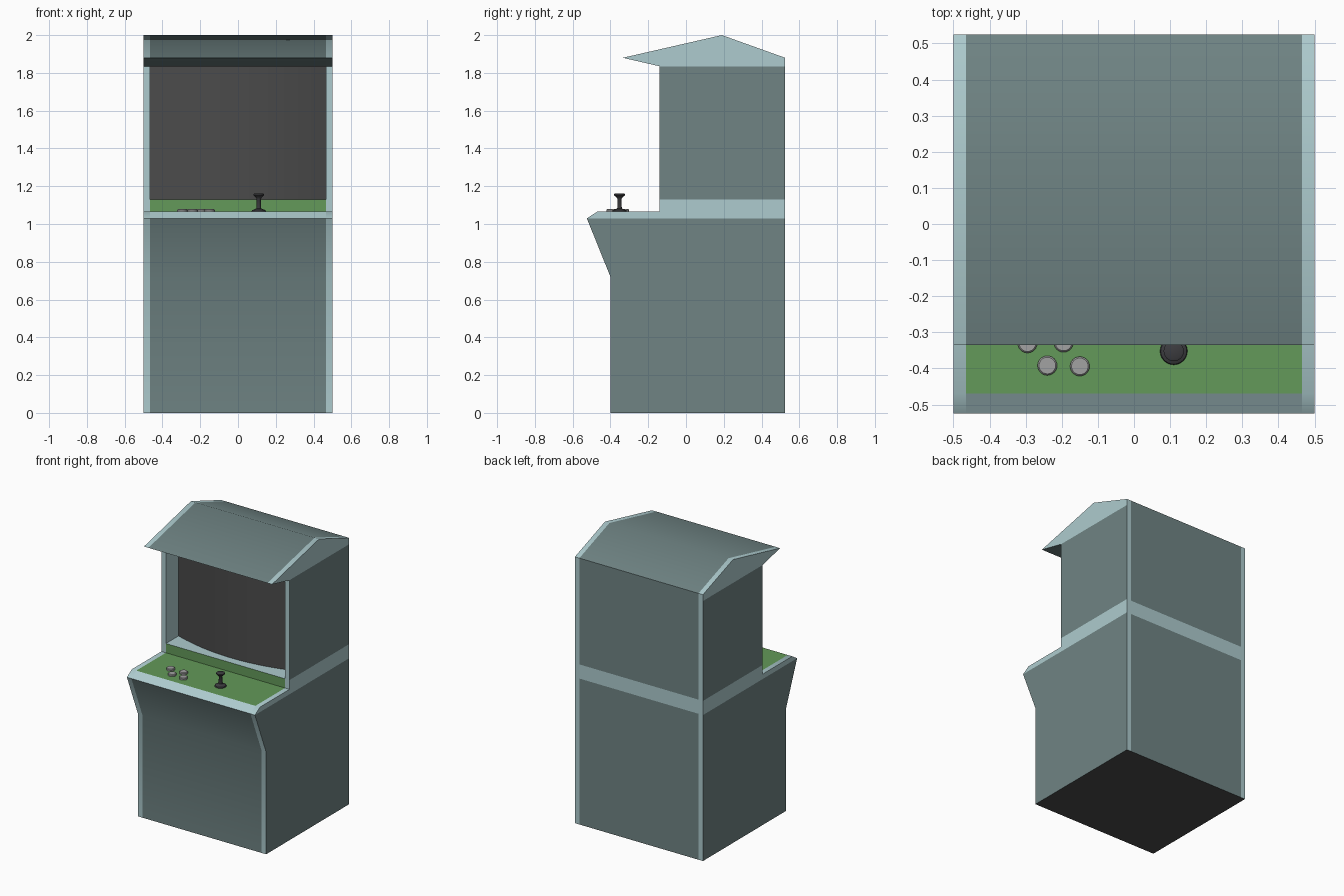
import bpy, bmesh, math
from mathutils import Vector

if "Cube" in bpy.data.objects:
    bpy.data.objects.remove(bpy.data.objects["Cube"])


def material(name, rgb):
    m = bpy.data.materials.new(name)
    m.diffuse_color = (*rgb, 1)
    m.use_nodes = True
    m.node_tree.nodes["Principled BSDF"].inputs["Base Color"].default_value = m.diffuse_color
    return m


LIGHT = material("light_trim", (0.42, 0.60, 0.62))
DARK = material("dark_panel", (0.16, 0.23, 0.23))
GREEN = material("green_panel", (0.125, 0.32, 0.10))
SCREEN = material("screen_grey", (0.07, 0.07, 0.07))
BLACK = material("stick_black", (0.045, 0.045, 0.05))
BUTTON = material("button_grey", (0.36, 0.36, 0.36))
MATS = [LIGHT, DARK, GREEN, SCREEN]
L, D, G, S = range(4)
INNER, OUTER = 0.465, 0.5


def finish(name, bm, mats, angle=40):
    me = bpy.data.meshes.new(name)
    bm.to_mesh(me)
    bm.free()
    ob = bpy.data.objects.new(name, me)
    bpy.context.collection.objects.link(ob)
    for m in mats:
        me.materials.append(m)
    bpy.ops.object.select_all(action='DESELECT')
    ob.select_set(True)
    bpy.context.view_layer.objects.active = ob
    bpy.ops.object.shade_smooth_by_angle(angle=math.radians(angle))
    return ob


def extrude_profile(points, offset, mats, caps=True):
    """Closed 3D outline swept by offset; mats gives one slot per side."""
    bm = bmesh.new()
    a = [bm.verts.new(p) for p in points]
    b = [bm.verts.new(Vector(p) + Vector(offset)) for p in points]
    n = len(points)
    for i in range(n):
        j = (i + 1) % n
        f = bm.faces.new((a[i], a[j], b[j], b[i]))
        f.material_index = mats[i]
    if caps:
        bm.faces.new(a)
        bm.faces.new(b[::-1])
    bmesh.ops.recalc_face_normals(bm, faces=bm.faces)
    return bm


def lathe(name, profile, location, mat, sides=24):
    """Turned part from (radius, height) pairs."""
    bm = bmesh.new()
    rings = []
    for r, z in profile:
        rings.append([bm.verts.new((r * math.cos(2 * math.pi * k / sides),
                                    r * math.sin(2 * math.pi * k / sides), z))
                      for k in range(sides)])
    for lo, hi in zip(rings, rings[1:]):
        for k in range(sides):
            m = (k + 1) % sides
            bm.faces.new((lo[k], lo[m], hi[m], hi[k]))
    bm.faces.new(rings[0][::-1])
    bm.faces.new(rings[-1])
    ob = finish(name, bm, [mat])
    ob.location = location
    return ob


# Outline shared by side panels and body, as (y, z)
front = [(-0.40, 0), (-0.40, 0.72), (-0.525, 1.03), (-0.47, 1.065), (-0.14, 1.065)]
roof = [(-0.14, 1.835), (-0.335, 1.88), (0.19, 2.0), (0.525, 1.88)]

# Side panels: outer face split into coloured bands, then mirrored
outline = front + roof + [(0.525, 0)]
bm = extrude_profile([(INNER, y, z) for y, z in outline], (OUTER - INNER, 0, 0), [L] * len(outline))
for z in (1.03, 1.13, 1.835):
    bmesh.ops.bisect_plane(bm, geom=bm.verts[:] + bm.edges[:] + bm.faces[:], dist=1e-5,
                           plane_co=(0, 0, z), plane_no=(0, 0, 1))
bm.normal_update()
for f in bm.faces:
    zs = [v.co.z for v in f.verts]
    mid = (min(zs) + max(zs)) / 2
    if f.normal.x > 0.9:
        f.material_index = D if mid < 1.03 or 1.13 < mid < 1.835 else L
    elif f.normal.z < -0.9:
        f.material_index = S if mid < 0.1 else D
sides = finish("side_panels", bm, MATS)
sides.modifiers.new("mirror", 'MIRROR').use_axis = (True, False, False)

# Cabinet body between the side panels, with the screen recess
body = front + [(-0.14, 1.13), (0, 1.13), (0, 1.835)] + roof + \
    [(0.525, 1.13), (0.525, 1.03), (0.525, 0)]
slots = [D, D, L, G, G, L, S, D, D, D, D, D, L, D, S]
bm = extrude_profile([(-INNER, y, z) for y, z in body], (2 * INNER, 0, 0), slots, caps=False)
# Open tube: make sure normals point outwards (back face towards +y)
bm.normal_update()
back = max(bm.faces, key=lambda f: f.calc_center_median().y)
if back.normal.y < 0:
    bmesh.ops.reverse_faces(bm, faces=bm.faces[:])
cabinet = finish("cabinet_body", bm, MATS)
for p in cabinet.data.polygons:
    if p.material_index == G:
        p.use_smooth = False

# Bulging screen
N, SAG = 12, 0.08
arc = []
for i in range(N + 1):
    t = -1 + 2 * i / N
    arc.append((INNER * t, -SAG * (1 - t * t), 1.13))
bm = extrude_profile(arc, (0, 0, 0.705), [0] * (N + 1))
finish("screen", bm, [SCREEN])

# Joystick
lathe("joystick", [(0.038, 0), (0.036, 0.008), (0.022, 0.013), (0.012, 0.018), (0.011, 0.068),
                   (0.018, 0.078), (0.028, 0.086), (0.028, 0.094), (0.022, 0.097)],
      (0.11, -0.352, 1.065), BLACK)

# Buttons
for i, (x, y) in enumerate([(-0.24, -0.392), (-0.15, -0.394), (-0.295, -0.33), (-0.195, -0.328)]):
    lathe(f"button_{i + 1}", [(0.027, 0), (0.027, 0.010), (0.023, 0.014)], (x, y, 1.065), BUTTON)
